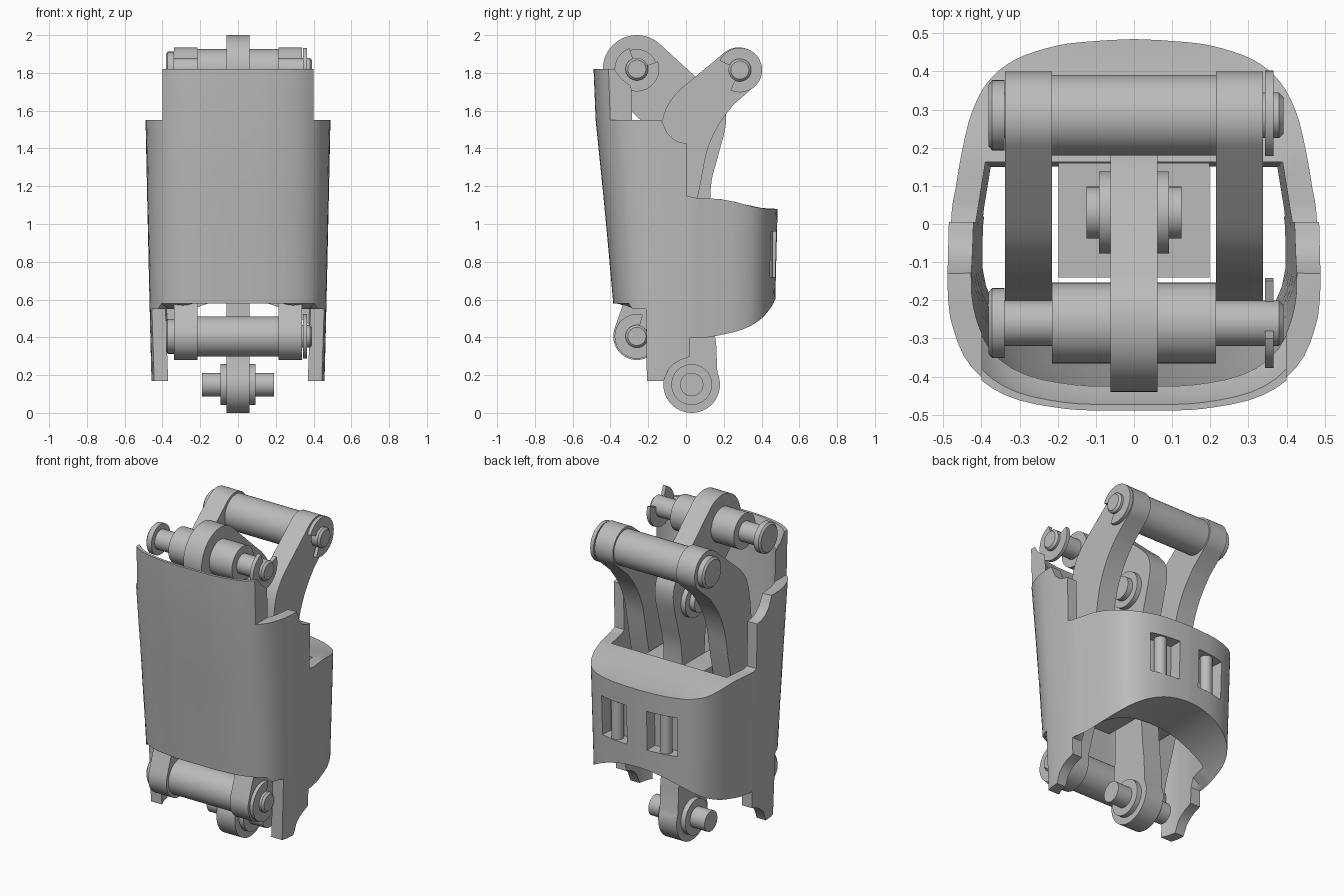
import bpy, bmesh
from math import sin, cos, pi, radians, sqrt
from mathutils import Matrix, Vector

cube = bpy.data.objects.get("Cube")
if cube:
    bpy.data.objects.remove(cube)

grey = bpy.data.materials.new("plain grey")
grey.use_nodes = True
grey.diffuse_color = (0.5, 0.5, 0.5, 1)
for node in grey.node_tree.nodes:
    if node.type == 'BSDF_PRINCIPLED':
        node.inputs["Base Color"].default_value = (0.5, 0.5, 0.5, 1)


def make(name, bm):
    bmesh.ops.recalc_face_normals(bm, faces=bm.faces)
    me = bpy.data.meshes.new(name)
    bm.to_mesh(me)
    bm.free()
    me.materials.append(grey)
    me.shade_smooth()
    me.set_sharp_from_angle(angle=radians(28))
    obj = bpy.data.objects.new(name, me)
    bpy.context.collection.objects.link(obj)
    return obj


def spline(pts, n=4):
    """Smooth curve through the points."""
    ext = [pts[0]] + list(pts) + [pts[-1]]
    out = []
    for a, b, c, d in zip(ext, ext[1:], ext[2:], ext[3:]):
        for k in range(n):
            t = k / n
            out.append(tuple(0.5 * (2 * q + (r - p) * t + (2 * p - 5 * q + 4 * r - s) * t ** 2
                                    + (3 * q - p - 3 * r + s) * t ** 3)
                             for p, q, r, s in zip(a, b, c, d)))
    return out + [pts[-1]]


def arc(y, z, r, a0, a1, n=28):
    angles = [radians(a0 + (a1 - a0) * k / n) for k in range(n + 1)]
    return [(y + r * cos(a), z + r * sin(a)) for a in angles]


def lookup(table, v):
    """Piecewise linear table; rows are (key, values...)."""
    if v <= table[0][0]:
        return table[0][1:]
    for a, b in zip(table, table[1:]):
        if v <= b[0]:
            k = (v - a[0]) / (b[0] - a[0])
            return tuple(p + (q - p) * k for p, q in zip(a[1:], b[1:]))
    return table[-1][1:]


def loft(name, rings):
    bm = bmesh.new()
    loops = [[bm.verts.new(p) for p in ring] for ring in rings]
    for lo, hi in zip(loops, loops[1:]):
        for i in range(len(lo)):
            j = (i + 1) % len(lo)
            bm.faces.new((lo[i], lo[j], hi[j], hi[i]))
    bm.faces.new(loops[0])
    bm.faces.new(loops[-1][::-1])
    return make(name, bm)


def plate(name, profile, x0, x1):
    """Side profile (y, z) extruded along x."""
    return loft(name, [[(x, y, z) for y, z in profile] for x in (x0, x1)])


def lathe(name, steps, y, z, sides=40):
    """Turned part along x from (x, radius) steps."""
    return loft(name, [[(x, y + r * cos(2 * pi * k / sides), z + r * sin(2 * pi * k / sides))
                        for k in range(sides)] for x, r in steps])


# Shell outlines (half, unit size) and their sizes by height
front = [(0, -1), (.25, -1), (.42, -.985), (.62, -.945), (.78, -.87), (.9, -.75), (.97, -.58), (1, -.4)]
back = [(1, .03), (.975, .2), (.94, .4), (.89, .6), (.8, .77), (.65, .89), (.42, .965), (.2, .99), (0, 1)]
outer = spline(front + back)
inner = spline(front) + [(.99, .02), (.93, 1), (0, 1)]
CORNER = len(inner) - 2
# height, half width, front depth, back depth
sizes = [(.1, .455, .355, .46), (.58, .467, .385, .472), (1.08, .478, .43, .485),
         (1.55, .488, .478, .49), (1.9, .488, .492, .49)]


def on_wall(curve, t, z):
    w, f, b = lookup(sizes, z)
    if curve is inner:
        w, f, b = w - .06, f - .06, .14 + .02 * z
    i = min(int(t), len(curve) - 2)
    x, y = Vector(curve[i]).lerp(Vector(curve[i + 1]), t - i)
    return Vector((x * w, y * (f if y < 0 else b), z))


def solve(curve, axis, value, z):
    """Curve parameter where the wall first reaches a given x or y."""
    for i in range(len(curve) - 1):
        a, b = on_wall(curve, i, z)[axis], on_wall(curve, i + 1, z)[axis]
        if b >= value:
            return i + max(0, (value - a) / (b - a))


# Edge heights of the shell: leg end, lower rim, rear rim, side rim
def leg_end(x, y):
    return lookup([(-.12, .17), (-.1, .225), (-.05, .272), (.02, .298)], y)[0]


def lower_rim(x, y):
    if y > .03:
        return max(.4, sqrt(.36 - x * x))
    return lookup([(-.3, .58), (-.29, .55), (-.21, .55), (.02, .4)], y)[0]


def rear_rim(x, y):
    return lookup([(.005, 1.15), (.03, 1.14), (.18, 1.132), (.26, 1.117), (.36, 1.09), (.43, 1.08)], y)[0]


def side_rim(x, y):
    return lookup([(-.13, 1.55), (-.11, 1.49), (-.06, 1.44), (.005, 1.425)], y)[0]


# Key columns around the wall: (axis, value) at the top and at the bottom, then steps to the next
keys = [((0, 0), (0, 0), 10), ((0, .4), (0, .36), 6), ((1, -.2), (1, -.21), 2),
        ((1, -.13), (1, -.12), 5), ((1, .005), (1, .02), 6)]
TAB, LEG0, LEG1, REAR = 10, 16, 23, 29
FIRST = 38  # outer curve point opposite the inner corner


def columns(curve, low, z):
    ends = [solve(curve, *k[1 if low else 0], z) for k in keys]
    ends.append(FIRST if curve is outer else CORNER)
    ts = []
    for k, a, b in zip(keys, ends, ends[1:]):
        ts += [a + (b - a) * i / k[2] for i in range(k[2])]
    for i in range(FIRST, len(outer)):
        ts.append(i if curve is outer else CORNER + 1 - min(1, outer[i][0] / .93))
    return ts


def blend(a, b, k):
    return [p + (q - p) * k for p, q in zip(a, b)]


def wall_rows(curve, tab_top):
    """Rows of wall points, from the leg ends up to the tab."""
    low, high = columns(curve, True, .5), columns(curve, False, 1.15)
    rows = [(columns(curve, True, .25), .25, leg_end), (low, .5, lower_rim),
            (blend(low, high, .3), .72, None), (blend(low, high, .7), .96, None),
            (high, 1.15, rear_rim), (columns(curve, False, 1.55), 1.55, side_rim),
            (columns(curve, False, tab_top), tab_top, None)]
    return [[on_wall(curve, t, rim(*on_wall(curve, t, z)[:2]) if rim else z) for t in ts]
            for ts, z, rim in rows]


skin, lining = wall_rows(outer, 1.82), wall_rows(inner, 1.73)
grid = [[[a.lerp(b, k) for a, b in zip(p, q)] for p, q in zip(skin, lining)] for k in (0, .25, .55, 1)]
# Rims follow their curves through the thick back; the tab is bevelled inside
for layer in grid:
    for j, rim in ((1, lower_rim), (4, rear_rim)):
        for p in layer[j][REAR:]:
            p.z = rim(p.x, p.y)
for p in grid[1][6]:
    p.z = 1.82
COUNT = len(skin[0]) - 1
WIN0, WIN1 = REAR + 54 - FIRST, REAR + 61 - FIRST


def solid(d, j, i):
    """Which blocks of the wall exist: legs, body with windows, sides, tab."""
    if not (0 <= d < 3 and 0 <= j < 6):
        return False
    if not 0 <= i < COUNT:
        return True
    if j == 0:
        return LEG0 <= i < LEG1
    if j == 2 and d == 0 and WIN0 <= i < WIN1:
        return False
    return i < (TAB if j == 5 else LEG1 if j == 4 else COUNT)


# Shell: skin the outside of the blocks, on both halves
bm = bmesh.new()
for d in range(3):
    for j in range(6):
        for i in range(COUNT):
            if not solid(d, j, i):
                continue
            for axis in range(3):
                for step in (0, 1):
                    cell = [d, j, i]
                    cell[axis] += 2 * step - 1
                    if solid(*cell):
                        continue
                    quad = []
                    for u, v in ((0, 0), (1, 0), (1, 1), (0, 1)):
                        o = [u, v]
                        o.insert(axis, step)
                        quad.append(grid[d + o[0]][j + o[1]][i + o[2]])
                    for s in (1, -1):
                        bm.faces.new([bm.verts.new((s * p.x, p.y, p.z)) for p in quad])
bmesh.ops.remove_doubles(bm, verts=bm.verts, dist=.0003)
make("outer_shell", bm)

# Posts in the windows and guide blocks beside the centre arm
for s, label in ((1, "left"), (-1, "right")):
    post = lathe("window_post_" + label, [(-.125, .035), (.125, .035)], 0, 0, 24)
    post.data.transform(Matrix.Translation((s * .165, .425, .84)) @ Matrix.Rotation(pi / 2, 4, 'Y'))
    plate("guide_block_" + label, [(-.14, .64), (.16, .64), (.16, 1.1), (-.14, 1.1)], s * .062, s * .198)

# Centre arm
centre = (arc(-.26, 1.82, .18, 225, 45)
          + [(.05, 1.78)]
          + spline([(.14, 1.70), (.2, 1.62), (.21, 1.52), (.17, 1.36), (.13, 1.18), (.13, .8),
                    (.145, .5), (.16, .36)])
          + arc(.03, .15, .15, 25, -205)
          + spline([(-.1, .33), (-.09, .5), (-.09, 1.1), (-.13, 1.38), (-.24, 1.55)]))
plate("centre_arm", centre, -.062, .062)

# Bent side arms
side_arm = (arc(.28, 1.815, .12, 130, -55)
            + spline([(.25, 1.63), (.17, 1.52), (.11, 1.38), (.07, 1.18), (-.02, .8), (-.13, .46)])
            + arc(-.26, .405, .125, 10, -195)
            + spline([(-.37, .47), (-.26, .8), (-.17, 1.2), (-.13, 1.53), (-.07, 1.67), (.05, 1.78)]))
for s, label in ((1, "left"), (-1, "right")):
    plate("side_arm_" + label, side_arm, s * .215, s * .338)

# Pivots of the centre arm
for label, z, end, r in (("lower", .15, .19, .062), ("middle", 1.48, .125, .068)):
    lathe(label + "_pivot", [(-end, r), (-.092, r), (-.092, .108), (.092, .108), (.092, r), (end, r)], .03, z)

# Three cross pins with spool, head and retaining clip
for label, y, z, opening in (("upper_front", -.26, 1.82, 65), ("upper_back", .285, 1.815, 200),
                             ("lower_front", -.26, .405, 30)):
    lathe(label + "_pin", [(-.382, .08), (-.372, .092), (-.34, .092), (-.34, .06), (-.215, .06),
                           (-.215, .106), (.215, .106), (.215, .06), (.38, .06), (.392, .048)], y, z)
    clip = (arc(y, z, .118, opening + 45, opening + 315)
            + arc(y, z, .05, opening + 315, opening + 45))
    plate(label + "_clip", clip, .344, .366)
